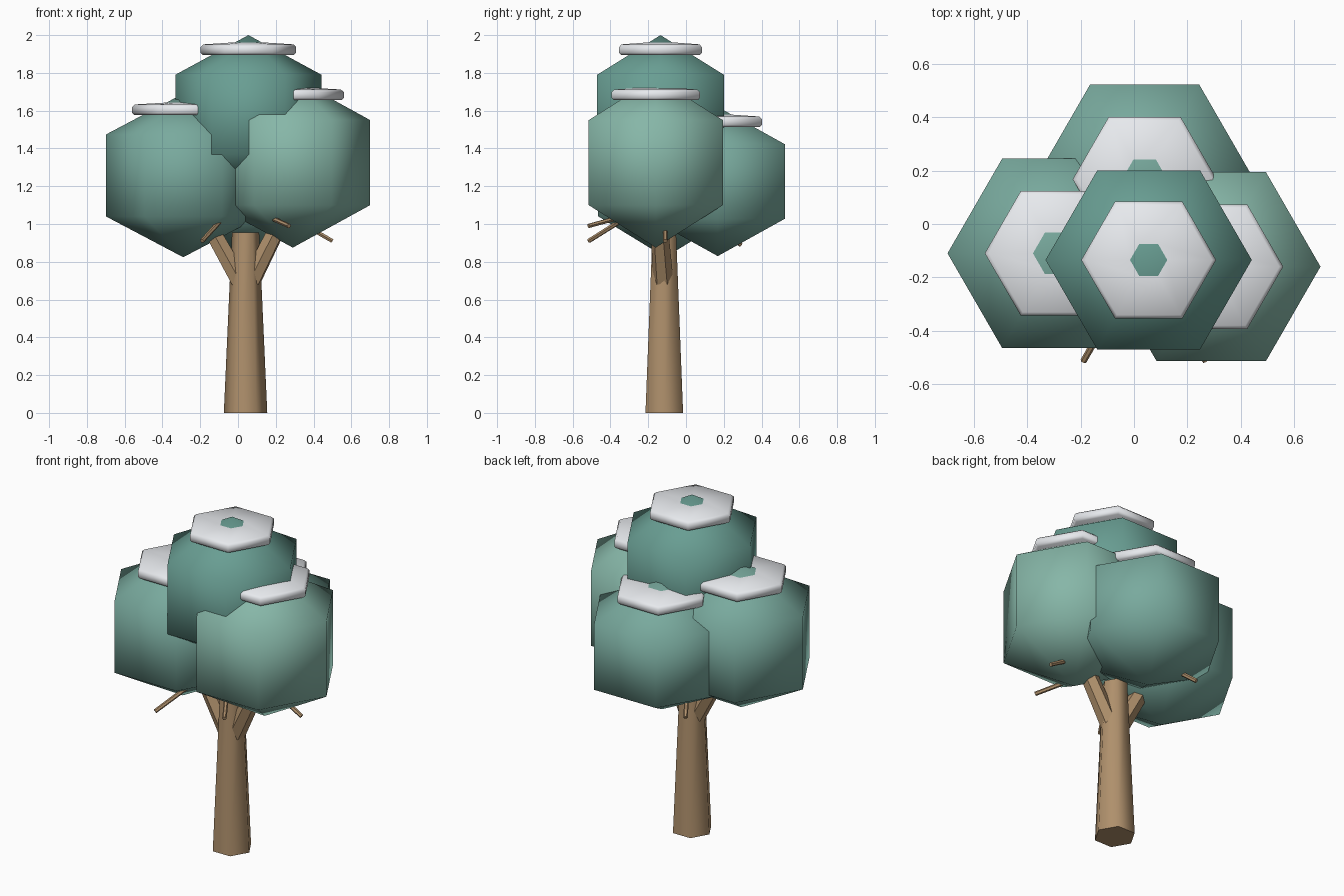
import bpy, bmesh, math
from mathutils import Vector

if "Cube" in bpy.data.objects:
    bpy.data.objects.remove(bpy.data.objects["Cube"])


def material(name, rgb):
    m = bpy.data.materials.new(name)
    m.diffuse_color = (*rgb, 1)
    m.use_nodes = True
    m.node_tree.nodes["Principled BSDF"].inputs["Base Color"].default_value = m.diffuse_color
    return m


LEAF_DARK = material("leaf_dark", (0.14, 0.34, 0.29))
LEAF_MID = material("leaf_mid", (0.19, 0.40, 0.34))
LEAF_LIGHT = material("leaf_light", (0.24, 0.47, 0.39))
BARK = material("bark", (0.43, 0.28, 0.15))
SNOW = material("snow", (0.80, 0.82, 0.85))


def lathe(name, centre, profile, mat, axis=(0, 0, 1), sides=6, angle=35):
    """Sweep (radius, height) points round an axis; zero radius makes a tip."""
    bm = bmesh.new()
    rings = []
    for r, h in profile:
        n = sides if r > 0 else 1
        rings.append([bm.verts.new((r * math.cos(math.tau * i / sides),
                                    r * math.sin(math.tau * i / sides), h))
                      for i in range(n)])
    for a, b in zip(rings, rings[1:]):
        for i in range(sides):
            j = (i + 1) % sides
            quad = [a[i % len(a)], a[j % len(a)], b[j % len(b)], b[i % len(b)]]
            bm.faces.new(list(dict.fromkeys(quad)))
    for ring in (rings[0], rings[-1]):
        if len(ring) > 1:
            bm.faces.new(ring)
    bmesh.ops.recalc_face_normals(bm, faces=bm.faces)
    mesh = bpy.data.meshes.new(name)
    bm.to_mesh(mesh)
    bm.free()
    mesh.materials.append(mat)
    ob = bpy.data.objects.new(name, mesh)
    bpy.context.collection.objects.link(ob)
    ob.location = centre
    ob.rotation_euler = Vector(axis).to_track_quat('Z', 'Y').to_euler()
    bpy.ops.object.select_all(action='DESELECT')
    ob.select_set(True)
    bpy.context.view_layer.objects.active = ob
    bpy.ops.object.shade_smooth_by_angle(angle=math.radians(angle))
    return ob


def rod(name, start, end, r0, r1):
    d = Vector(end) - Vector(start)
    lathe(name, start, [(r0, 0), (r1, d.length)], BARK, d)


# trunk and two thick branches
lathe("trunk", (0.04, -0.115, 0), [(0.115, 0), (0.072, 0.955)], BARK, angle=65)
rod("left_branch", (0.01, -0.115, 0.70), (-0.13, -0.115, 0.95), 0.054, 0.048)
rod("right_branch", (0.07, -0.12, 0.70), (0.20, -0.14, 0.96), 0.054, 0.048)

# thin twigs under the foliage
TWIGS = {
    "front_left": ((-0.19, -0.515, 0.91), (-0.09, -0.34, 1.02)),
    "front_right": ((0.27, -0.515, 0.99), (0.17, -0.35, 1.035)),
    "right": ((0.50, -0.11, 0.91), (0.36, -0.11, 0.99)),
    "back": ((-0.20, 0.29, 0.89), (-0.12, 0.16, 1.0)),
}
for side, (tip, root) in TWIGS.items():
    rod(side + "_twig", root, tip, 0.013, 0.012)

# leaf clumps: centre, ring radius, half height, snow radius, snow base height
CLUMPS = {
    "top": ((0.055, -0.135, 1.58), 0.387, 0.42, 0.253, 1.895, LEAF_DARK),
    "right": ((0.29, -0.16, 1.325), 0.41, 0.45, 0.27, 1.656, LEAF_LIGHT),
    "left": ((-0.29, -0.11, 1.257), 0.41, 0.433, 0.27, 1.577, LEAF_MID),
    "back": ((0.04, 0.168, 1.225), 0.41, 0.395, 0.27, 1.513, LEAF_MID),
}
for side, (c, r, h, sr, sz, mat) in CLUMPS.items():
    lathe(side + "_leaves", c,
          [(0, -h), (r, -h / 2), (r, h / 2), (0, h)], mat, angle=80)
    # snow slab with softened rim
    lathe(side + "_snow", (c[0], c[1], sz),
          [(sr - 0.012, 0), (sr, 0.012), (sr, 0.042), (sr - 0.015, 0.056),
           (0.07, 0.067)], SNOW, angle=50)
